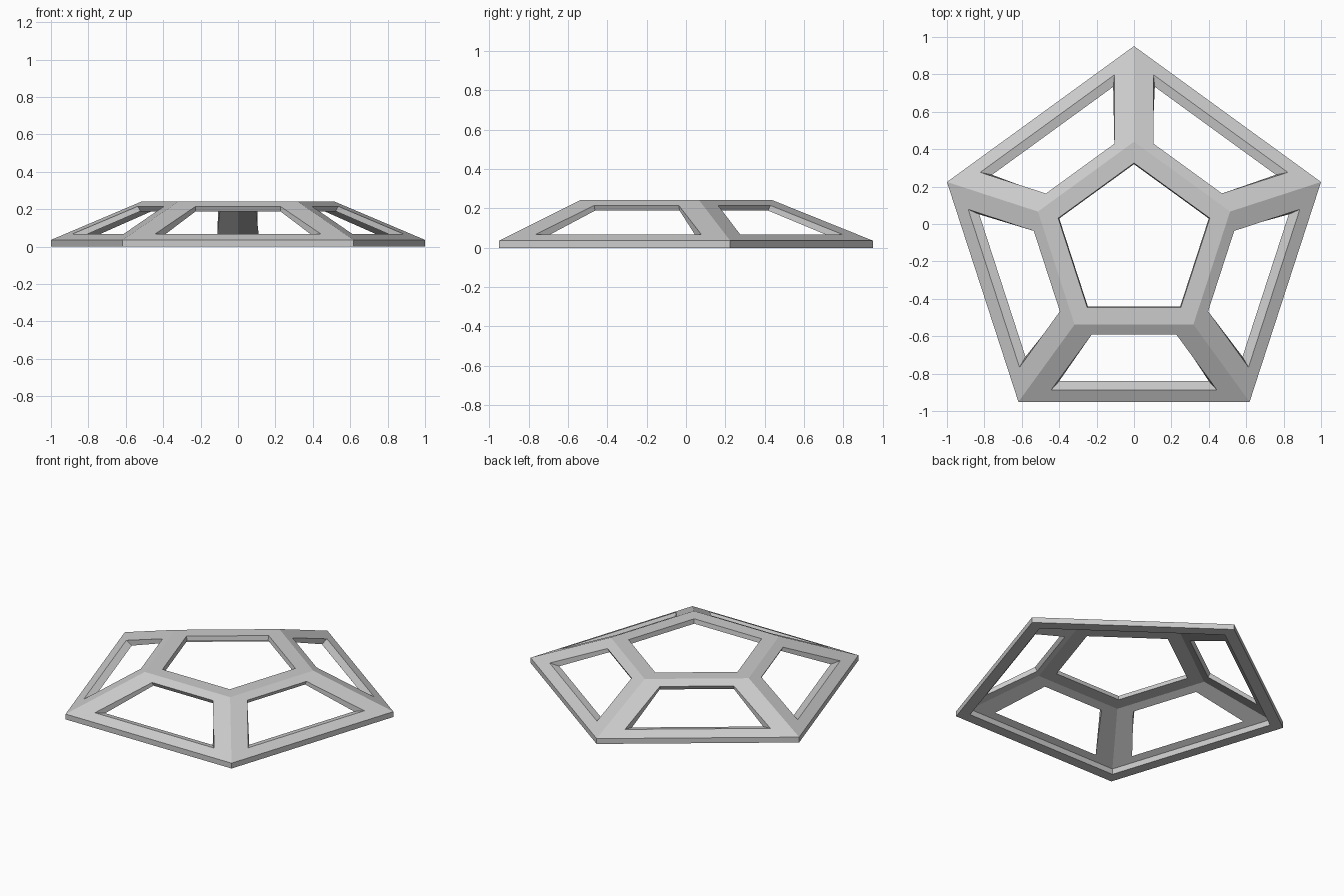
import bpy, bmesh, math
from mathutils import Vector

if "Cube" in bpy.data.objects:
    bpy.data.objects.remove(bpy.data.objects["Cube"])

T = math.tan(math.radians(36))
R_OUT = 1 / (math.sin(math.radians(72)) * 1)      # circumradius for a width of 2
A = R_OUT * math.cos(math.radians(36))            # inradius of the base
CY = (A - R_OUT) / 2                              # centres the pentagon in y
SLOPE = 0.498


def outer_z(r):
    return 0.036 + (A - r) * SLOPE


def inner_z(r):
    return outer_z(r) - 0.0335


# Closed cross-section of the shell: (distance to side, height)
profile = [(A, 0), (A, 0.036), (0.437, 0.242), (0.345, 0.242),
           (0.34, 0.212), (0.43, 0.212), (0.78, inner_z(0.78)), (0.78, 0)]
# Window openings: (half width, distance to side, height), lower then upper
outer_hole = [(0.444, 0.788, outer_z(0.788)), (0.226, 0.49, outer_z(0.49))]
inner_hole = [(0.40, 0.74, inner_z(0.74)), (0.226, 0.476, inner_z(0.476))]

bm = bmesh.new()


def loop4(low, high):
    (a, r0, z0), (b, r1, z1) = low, high
    return [(-a, r0, z0), (a, r0, z0), (b, r1, z1), (-b, r1, z1)]


def add_side(angle):
    c, s = math.cos(angle), math.sin(angle)

    def face(pts):
        bm.faces.new([bm.verts.new(Vector((u * c + r * s, CY + u * s - r * c, z)))
                      for u, r, z in pts])

    def bridge(p, q):
        for i in range(4):
            j = (i + 1) % 4
            face([p[i], p[j], q[j], q[i]])

    for i, (r0, z0) in enumerate(profile):
        r1, z1 = profile[(i + 1) % len(profile)]
        quad = loop4((r0 * T, r0, z0), (r1 * T, r1, z1))
        if i == 1:                                  # outer sloped panel
            bridge(quad, loop4(*outer_hole))
        elif i == 5:                                # inner sloped panel
            bridge(loop4((r1 * T, r1, z1), (r0 * T, r0, z0)), loop4(*inner_hole))
        else:
            face(quad)
    # window walls
    bridge(loop4(*outer_hole), loop4(*inner_hole))


for k in range(5):
    add_side(k * math.tau / 5)

bmesh.ops.remove_doubles(bm, verts=bm.verts, dist=1e-4)
bmesh.ops.recalc_face_normals(bm, faces=bm.faces)
mesh = bpy.data.meshes.new("pentagonal_frame")
bm.to_mesh(mesh)
bm.free()
bpy.context.collection.objects.link(bpy.data.objects.new("pentagonal_frame", mesh))
